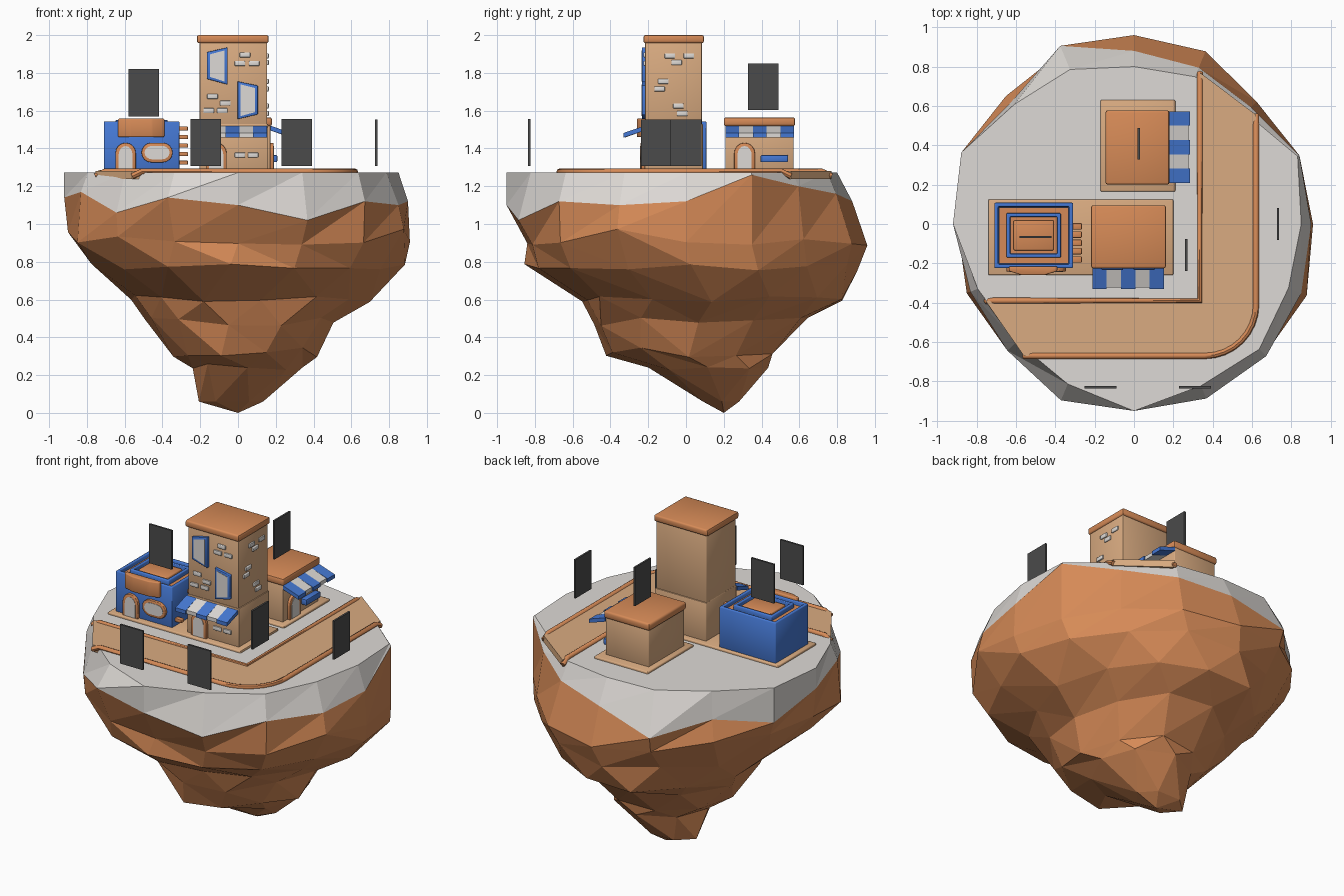
import bpy, bmesh, math, random
from mathutils import Vector

random.seed(4)
if "Cube" in bpy.data.objects:
    bpy.data.objects.remove(bpy.data.objects["Cube"])


def material(name, r, g, b):
    m = bpy.data.materials.new(name)
    m.use_nodes = True
    m.diffuse_color = (r, g, b, 1)
    m.node_tree.nodes["Principled BSDF"].inputs["Base Color"].default_value = (r, g, b, 1)
    return m


STONE = material("pale stone", .73, .70, .67)
ORANGE = material("burnt orange", .67, .255, .095)
TAN = material("sandy tan", .70, .41, .22)
BLUE = material("bright blue", .06, .19, .66)
DARK = material("charcoal", .07, .07, .07)


def smooth(ob):
    bpy.ops.object.select_all(action='DESELECT')
    ob.select_set(True)
    bpy.context.view_layer.objects.active = ob
    bpy.ops.object.shade_smooth_by_angle(angle=math.radians(45))


def finish(name, bm, mats):
    bmesh.ops.recalc_face_normals(bm, faces=bm.faces)
    mesh = bpy.data.meshes.new(name)
    bm.to_mesh(mesh)
    bm.free()
    ob = bpy.data.objects.new(name, mesh)
    bpy.context.collection.objects.link(ob)
    for m in mats:
        mesh.materials.append(m)
    return ob


# Planes: outline (u, v) placed at distance d along the facing axis
PLANES = {"front": lambda u, v, d: Vector((u, -d, v)),
          "side": lambda u, v, d: Vector((d, u, v)),
          "up": lambda u, v, d: Vector((u, v, d))}


def prism(name, pts, plane, d0, d1, mat, bevel=0.0, sunk=0.0, rim=0.0):
    place = PLANES[plane]
    bm = bmesh.new()
    low = [bm.verts.new(place(u, v, d0)) for u, v in pts]
    top = [bm.verts.new(place(u, v, d1)) for u, v in pts]
    bm.faces.new(low)
    lid = bm.faces.new(top)
    for i in range(len(pts)):
        j = (i + 1) % len(pts)
        bm.faces.new((low[i], low[j], top[j], top[i]))
    bmesh.ops.recalc_face_normals(bm, faces=bm.faces)
    if rim:
        bmesh.ops.inset_region(bm, faces=[lid], thickness=rim)
        pit = bmesh.ops.extrude_discrete_faces(bm, faces=[lid])["faces"][0]
        bmesh.ops.translate(bm, verts=pit.verts[:], vec=(0, 0, -sunk))
    if bevel:
        bmesh.ops.bevel(bm, geom=bm.edges[:], offset=bevel, segments=2, profile=.5, affect='EDGES')
    smooth(finish(name, bm, [mat]))


def rect(u0, u1, v0, v1):
    return [(u0, v0), (u1, v0), (u1, v1), (u0, v1)]


def box(name, x, y, z, mat, bevel=.006, **tray):
    prism(name, rect(*x, *y), "up", *z, mat, bevel, **tray)


def tube(name, pts, radius, mat):
    cu = bpy.data.curves.new(name, 'CURVE')
    cu.dimensions = '3D'
    cu.bevel_depth, cu.bevel_resolution, cu.use_fill_caps = radius, 2, True
    sp = cu.splines.new('POLY')
    sp.points.add(len(pts) - 1)
    for p, co in zip(sp.points, pts):
        p.co = (*co, 1)
    ob = bpy.data.objects.new(name, cu)
    bpy.context.collection.objects.link(ob)
    cu.materials.append(mat)
    bpy.ops.object.select_all(action='DESELECT')
    ob.select_set(True)
    bpy.context.view_layer.objects.active = ob
    bpy.ops.object.convert(target='MESH')
    smooth(bpy.context.view_layer.objects.active)


def arc(cu, cv, r, a0, a1, n=8):
    return [(cu + r * math.cos(math.radians(a0 + (a1 - a0) * i / n)),
             cv + r * math.sin(math.radians(a0 + (a1 - a0) * i / n))) for i in range(n + 1)]


def opening(name, pts, plane, d, mat, border, on_ground=False):
    # Raised frame with a slightly smaller pane on it
    us, vs = zip(*pts)
    cu = (min(us) + max(us)) / 2
    cv = min(vs) if on_ground else (min(vs) + max(vs)) / 2
    ku = 1 - border / (max(us) - cu)
    kv = 1 - border / (max(vs) - cv)
    prism(name + "_frame", pts, plane, d - .01, d + .017, mat, .003)
    pane = [(cu + (u - cu) * ku, cv + (v - cv) * kv) for u, v in pts]
    prism(name + "_pane", pane, plane, d, d + .019, STONE)


def arched_door(name, u, r, plane, d):
    pts = [(u + r, 1.28)] + arc(u, 1.43 - r, r, 0, 180) + [(u - r, 1.28)]
    opening(name, pts, plane, d, ORANGE, .017, True)


def bricks(name, spots, plane, d):
    for u, v in spots:
        prism(name, rect(u - .028, u + .028, v - .013, v + .013), plane, d - .01, d + .009, STONE, .004)


def awning(name, start, plane, d):
    # Five sloping stripes, pale ones slightly shorter
    place = PLANES[plane]
    for i in range(5):
        u0 = start + i * .073
        out = .112 - .008 * (i % 2)
        section = [(0, 1.52), (out, 1.482), (out, 1.458), (0, 1.495)]
        bm = bmesh.new()
        ends = [[bm.verts.new(place(u, z, d + o)) for o, z in section] for u in (u0, u0 + .073)]
        for e in ends:
            bm.faces.new(e)
        for a in range(4):
            b = (a + 1) % 4
            bm.faces.new((ends[0][a], ends[0][b], ends[1][b], ends[1][a]))
        finish(name + "_stripe", bm, [STONE if i % 2 else BLUE])


# Floating rock: three measured rings, then shrinking jittered rings to a tip
rim = [.85, .90, .80, .81, .80, .85, .86, .95, .92, .86, .845, .88, .95, .89, .90, .85]
band = [.90, .91, .84, .86, .88, .98, .88, .95, .92, .90, .91, .97, .95, .96, .95, .92]
band_z = [1.12, 1.26, 1.2, 1.16, 1.12, 1.02, 1.1, 1.05, 1.14, 1.17, 1.06, 1.14, 1.1, 1.02, 1.12, 1.1]
belly = [.91, .91, .88, .95, .96, .95, .92, .91, .90, .92, .90, .88, .84, .88, .94, .95]
bm = bmesh.new()


def polar(radii, heights):
    return [bm.verts.new((r * math.cos(math.tau * i / 16), r * math.sin(math.tau * i / 16), z))
            for i, (r, z) in enumerate(zip(radii, heights))]


rings = [polar(rim, [1.272] * 16), polar(band, band_z),
         polar(belly, [.93 + random.uniform(-.05, .05) for _ in rim])]
# count, height, x range, y range
for n, z, x0, x1, y0, y1 in [(15, .77, -.76, .86, -.83, .88), (13, .61, -.58, .68, -.57, .84),
                             (11, .48, -.49, .53, -.51, .64), (10, .32, -.36, .43, -.44, .47),
                             (8, .24, -.26, .36, -.19, .42), (6, .06, -.2, .14, .08, .3)]:
    ring = []
    for i in range(n):
        a = math.tau * i / n
        k = random.uniform(.93, 1.05)
        ring.append(bm.verts.new(((x0 + x1) / 2 + k * (x1 - x0) / 2 * math.cos(a),
                                  (y0 + y1) / 2 + k * (y1 - y0) / 2 * math.sin(a),
                                  z + random.uniform(-.025, .025) * (z > .1))))
    rings.append(ring)
bm.faces.new(rings[0])
for level, (a, b) in enumerate(zip(rings, rings[1:])):
    i = j = 0
    while i < len(a) or j < len(b):
        p, q = a[i % len(a)], b[j % len(b)]
        if j >= len(b) or (i < len(a) and (i + .5) / len(a) <= (j + .5) / len(b)):
            i += 1
            f = bm.faces.new((p, q, a[i % len(a)]))
        else:
            j += 1
            f = bm.faces.new((p, q, b[j % len(b)]))
        f.material_index = 1 if level else 0
tip = bm.verts.new((0, .2, 0))
for p, q in zip(rings[-1], rings[-1][1:] + rings[-1][:1]):
    bm.faces.new((p, q, tip)).material_index = 1
finish("floating_rock", bm, [STONE, ORANGE])

# Road with kerbs that dip over the edge at the ends
inner = [(-.755, -.39), (.335, -.39), (.335, .77)]
outer = [(-.56, -.67)] + arc(.36, -.41, .26, -90, 0) + [(.62, .555)]
prism("road", inner + outer[::-1], "up", 1.238, 1.281, TAN)
for name, path in (("inner_kerb", inner), ("outer_kerb", outer)):
    pts = [Vector((x, y, 1.277)) for x, y in path]
    for end, nxt in ((0, 1), (-1, -2)):
        bend = pts[end] + (pts[nxt] - pts[end]).normalized() * .05
        pts[end] = pts[end] - Vector((0, 0, .025))
        pts.insert(1 if end == 0 else -1, bend)
    tube(name, pts, .016, ORANGE)

# Pavements
box("front_pavement", (-.74, .2), (-.26, .125), (1.262, 1.286), TAN)
box("rear_pavement", (-.17, .21), (.165, .63), (1.262, 1.286), TAN)

# Tower
box("tower_base", (-.205, .16), (-.22, .09), (1.275, 1.53), TAN)
box("tower_body", (-.203, .154), (-.216, .084), (1.52, 1.97), TAN)
box("tower_roof", (-.218, .162), (-.225, .095), (1.958, 2.0), ORANGE, .01)
opening("upper_window", [(-.165, 1.768), (-.055, 1.738), (-.055, 1.935), (-.165, 1.91)], "front", .216, BLUE, .016)
opening("lower_window", [(-.002, 1.555), (.105, 1.58), (.105, 1.733), (-.002, 1.755)], "front", .216, BLUE, .016)
bricks("front_brick", [(.037, 1.895), (.01, 1.85), (.085, 1.85), (-.135, 1.675), (-.067, 1.64),
                       (-.155, 1.6), (-.083, 1.6)], "front", .216)
bricks("base_brick", [(.01, 1.365), (.08, 1.365)], "front", .22)
bricks("side_brick", [(.015, 1.89), (-.085, 1.89), (-.05, 1.855), (-.12, 1.755), (-.14, 1.715),
                      (-.04, 1.625), (-.02, 1.585)], "side", .154)
arched_door("tower_door", -.115, .055, "front", .22)
awning("tower_awning", -.212, "front", .218)

# Rear shop
box("shop_body", (-.135, .172), (.208, .57), (1.275, 1.53), TAN)
box("shop_roof", (-.145, .18), (.2, .578), (1.518, 1.565), ORANGE, .012)
arched_door("shop_door", .31, .055, "side", .172)
box("shop_shelf", (.165, .208), (.395, .54), (1.327, 1.365), BLUE)
awning("shop_awning", .208, "side", .172)

# Blue house with nested roof rims
box("house_body", (-.71, -.31), (-.224, .108), (1.275, 1.543), BLUE, .005, rim=.028, sunk=.035)
box("roof_deck", (-.686, -.334), (-.2, .084), (1.49, 1.522), ORANGE, 0)
box("inner_roof_rim", (-.648, -.372), (-.17, .055), (1.51, 1.55), BLUE, .004, rim=.026, sunk=.03)
box("roof_hatch", (-.612, -.408), (-.134, .019), (1.515, 1.545), ORANGE)
sign = [(-.635, -.215), (-.635, -.24), (-.57, -.26), (-.455, -.26), (-.39, -.24), (-.39, -.215)]
prism("house_sign", sign, "up", 1.46, 1.558, ORANGE, .006)
arched_door("house_door", -.595, .054, "front", .224)
opening("house_window", arc(-.398, 1.378, .052, -90, 90) + arc(-.459, 1.378, .052, 90, 270),
        "front", .224, ORANGE, .016)
for i in range(5):
    y, z = -.18 + i * .042, 1.325 + i * .045
    box("stair_tread", (-.32, -.265), (y - .016, y + .016), (z - .011, z + .011), ORANGE, .004)

# Floating dark panels
for x in (-.17, .31):
    box("front_panel", (x - .081, x + .081), (-.836, -.824), (1.307, 1.557), DARK, 0)
box("house_panel", (-.581, -.419), (-.072, -.06), (1.57, 1.82), DARK, 0)
for name, x, y, z in (("street_panel", .265, -.157, 1.307), ("road_panel", .732, 0, 1.307),
                      ("shop_panel", .024, .408, 1.603)):
    box(name, (x - .006, x + .006), (y - .081, y + .081), (z, z + .247), DARK, 0)
